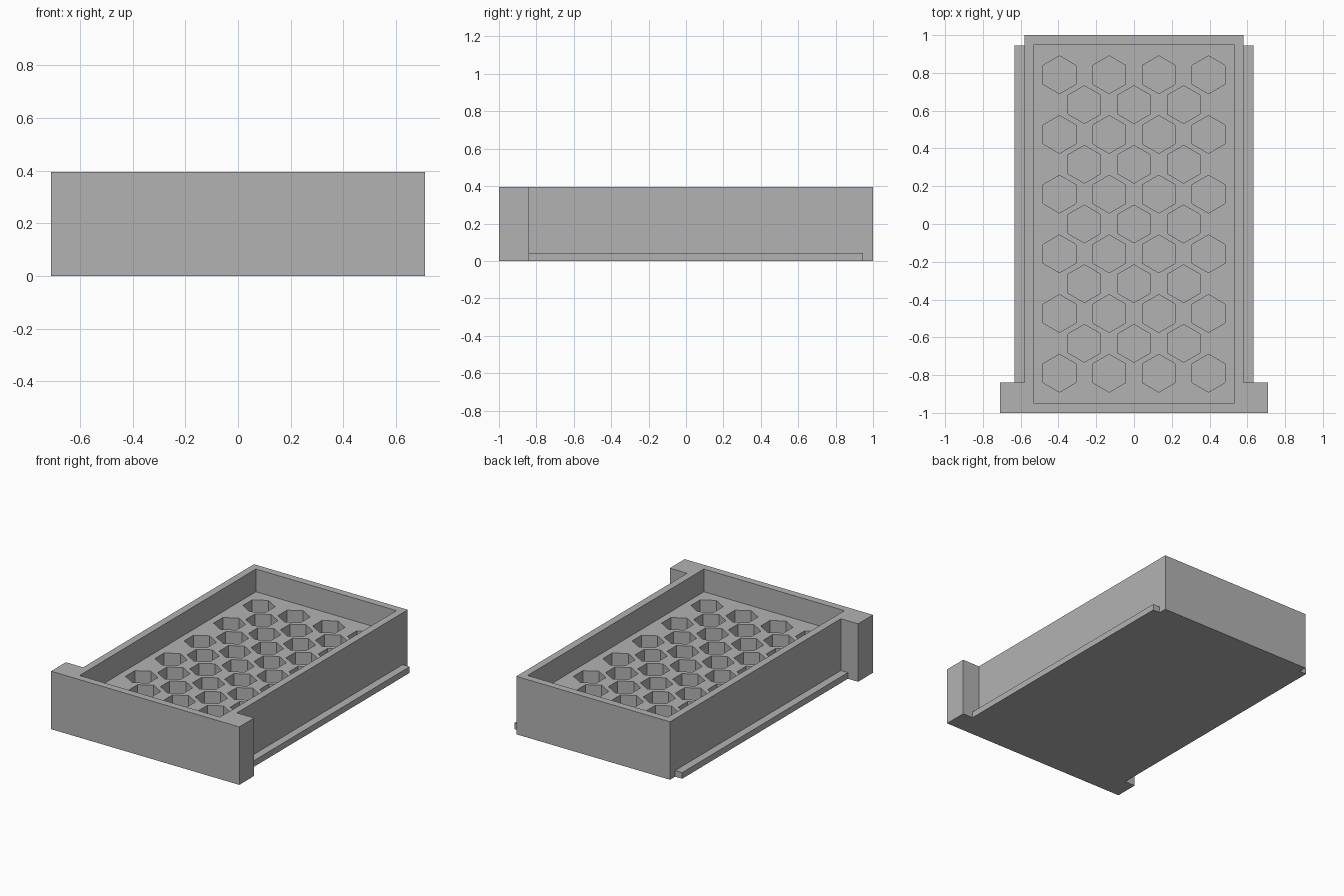
import bpy, bmesh, math
from mathutils import Matrix

cube = bpy.data.objects.get("Cube")
if cube:
    bpy.data.objects.remove(cube, do_unlink=True)

HEIGHT = 0.395
FLOOR = 0.24          # raised tray floor
POCKET_BOTTOM = 0.05

grey = bpy.data.materials.new("plain_grey")
grey.use_nodes = True
colour = (0.45, 0.45, 0.45, 1)
grey.diffuse_color = colour
grey.node_tree.nodes["Principled BSDF"].inputs["Base Color"].default_value = colour


def make_object(name, bm):
    bmesh.ops.recalc_face_normals(bm, faces=bm.faces)
    mesh = bpy.data.meshes.new(name)
    bm.to_mesh(mesh)
    bm.free()
    mesh.materials.append(grey)
    obj = bpy.data.objects.new(name, mesh)
    bpy.context.scene.collection.objects.link(obj)
    return obj


def add_prism(bm, outline, z0, z1):
    """Extrude a flat outline from z0 up to z1."""
    face = bm.faces.new([bm.verts.new((x, y, z0)) for x, y in outline])
    top = bmesh.ops.extrude_face_region(bm, geom=[face])["geom"]
    verts = [v for v in top if isinstance(v, bmesh.types.BMVert)]
    bmesh.ops.translate(bm, verts=verts, vec=(0, 0, z1 - z0))


def rectangle(x0, x1, y0, y1):
    return [(x0, y0), (x1, y0), (x1, y1), (x0, y1)]


def prism(name, outline, z0, z1):
    bm = bmesh.new()
    add_prism(bm, outline, z0, z1)
    return make_object(name, bm)


# Drawer body with its wider front, as one outline
half = [(0.71, -1), (0.71, -0.84), (0.58, -0.84), (0.58, 1)]
drawer = prism("drawer_body", half + [(-x, y) for x, y in reversed(half)], 0, HEIGHT)

# Cutter for the shallow tray
tray_cutter = prism("tray_cutter", rectangle(-0.53, 0.53, -0.95, 0.95), FLOOR, HEIGHT + 0.1)

# Cutter for the staggered hexagonal pockets
bm = bmesh.new()
for row in range(11):
    count = 4 - row % 2
    for col in range(count):
        cx = (col - (count - 1) / 2) * 0.263
        cy = (row - 5) * 0.158
        hexagon = [(cx + 0.1 * math.sin(k * math.pi / 3),
                    cy + 0.1 * math.cos(k * math.pi / 3)) for k in range(6)]
        add_prism(bm, hexagon, POCKET_BOTTOM, FLOOR + 0.05)
pocket_cutter = make_object("pocket_cutter", bm)

# Cut the tray and pockets, then drop the cutters
cutters = (tray_cutter, pocket_cutter)
for cutter in cutters:
    cutter.hide_render = True
    mod = drawer.modifiers.new(cutter.name, "BOOLEAN")
    mod.operation = "DIFFERENCE"
    mod.solver = "EXACT"
    mod.object = cutter
bpy.context.view_layer.update()
evaluated = drawer.evaluated_get(bpy.context.evaluated_depsgraph_get())
result = bpy.data.meshes.new_from_object(evaluated)
drawer.modifiers.clear()
drawer.data = result
for cutter in cutters:
    bpy.data.objects.remove(cutter, do_unlink=True)

# Slide rails along the lower sides
for name, side in (("left_rail", 1), ("right_rail", -1)):
    prism(name, rectangle(*sorted((side * 0.58, side * 0.633)), -0.84, 0.945), 0, 0.042)
